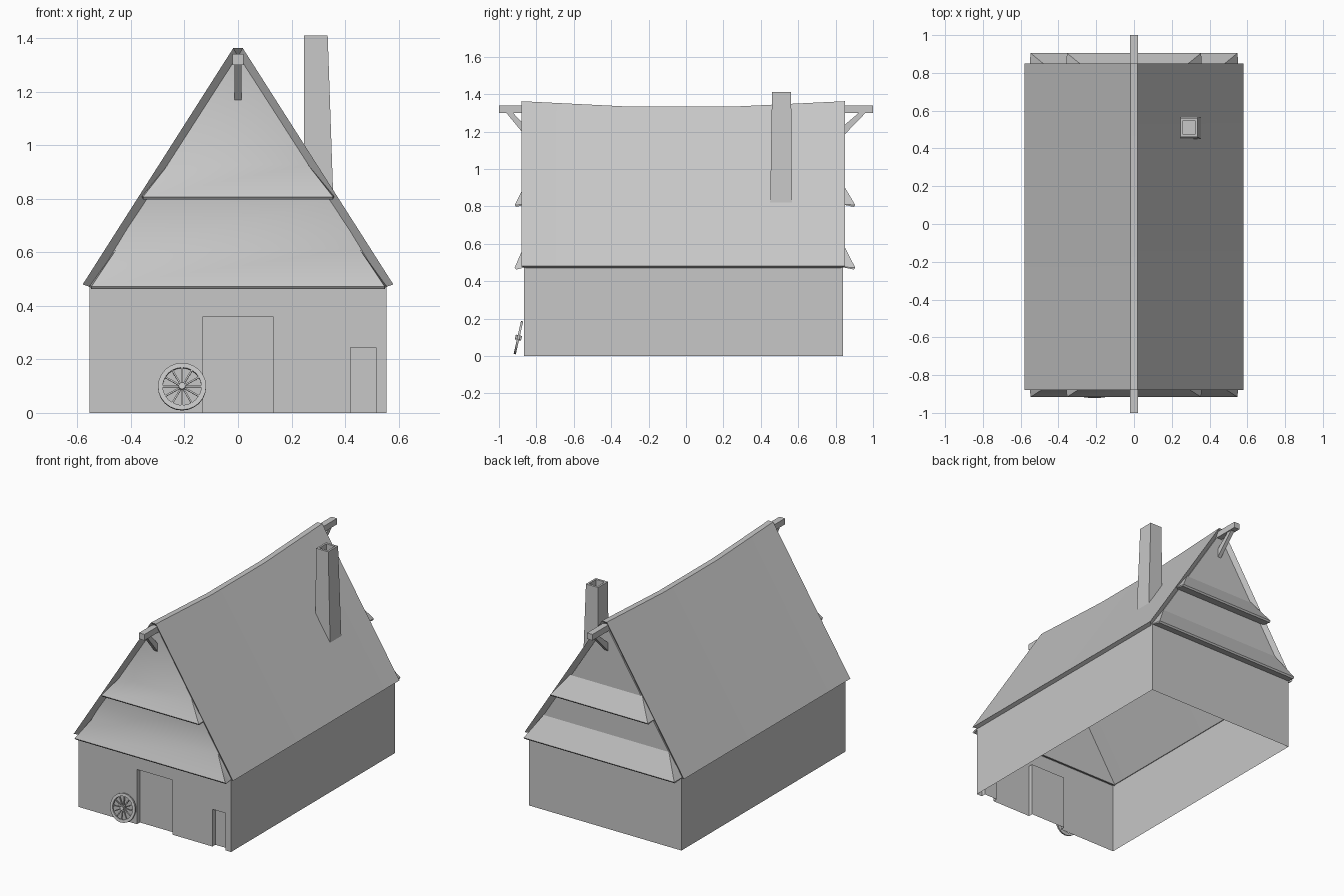
import bpy, bmesh, math
from mathutils import Matrix, Vector

cube = bpy.data.objects.get("Cube")
if cube:
    bpy.data.objects.remove(cube)

GREY = (0.57, 0.57, 0.57, 1)
grey = bpy.data.materials.new("plain_grey")
grey.use_nodes = True
grey.diffuse_color = GREY
for node in grey.node_tree.nodes:
    if node.type == 'BSDF_PRINCIPLED':
        node.inputs["Base Color"].default_value = GREY


def finish(name, bm, smooth=None):
    """Weld, orient and store a bmesh as a named object."""
    bmesh.ops.remove_doubles(bm, verts=bm.verts, dist=0.0001)
    bmesh.ops.recalc_face_normals(bm, faces=bm.faces)
    me = bpy.data.meshes.new(name)
    bm.to_mesh(me)
    bm.free()
    me.materials.append(grey)
    ob = bpy.data.objects.new(name, me)
    bpy.context.collection.objects.link(ob)
    if smooth:
        bpy.ops.object.select_all(action='DESELECT')
        ob.select_set(True)
        bpy.context.view_layer.objects.active = ob
        bpy.ops.object.shade_smooth_by_angle(angle=math.radians(smooth))
    return ob


def face(bm, *pts):
    return bm.faces.new([bm.verts.new(p) for p in pts])


def prism(name, pts, axis, a, b):
    """Extrude a 2D outline along x or y from a to b."""
    bm = bmesh.new()
    at = (lambda p, t: (t, p[0], p[1])) if axis == 'x' else (lambda p, t: (p[0], t, p[1]))
    for t in (a, b):
        face(bm, *[at(p, t) for p in pts])
    for p, q in zip(pts, pts[1:] + pts[:1]):
        face(bm, at(p, a), at(q, a), at(q, b), at(p, b))
    return finish(name, bm)


# Walls: open shell, with two recessed doors in the front
W, FRONT, BACK, TOP, RECESS = 0.555, -0.865, 0.84, 0.475, 0.03
doors = [(-0.13, 0.13, 0.36), (0.42, 0.515, 0.245)]
bm = bmesh.new()
outline = [(-W, 0)]
for l, r, h in doors:
    jamb = [(l, 0), (l, h), (r, h), (r, 0)]
    outline += jamb
    inner = FRONT + RECESS
    for p, q in zip(jamb, jamb[1:]):
        face(bm, (p[0], FRONT, p[1]), (q[0], FRONT, q[1]), (q[0], inner, q[1]), (p[0], inner, p[1]))
    face(bm, *[(x, inner, z) for x, z in jamb])
outline += [(W, 0), (W, TOP), (-W, TOP)]
face(bm, *[(x, FRONT, z) for x, z in outline])
face(bm, (W, BACK, 0), (-W, BACK, 0), (-W, BACK, TOP), (W, BACK, TOP))
for x in (-W, W):
    face(bm, (x, FRONT, 0), (x, BACK, 0), (x, BACK, TOP), (x, FRONT, TOP))
finish("walls", bm)

# Roof: sagging slab with ends bevelled towards the underside
bm = bmesh.new()
rings = []
for y, ridge in ((-0.88, 1.362), (-0.3, 1.333), (0.25, 1.333), (0.85, 1.362)):
    under = max(-0.85, min(0.82, y))
    pts = [(-0.58, y, 0.48), (-0.018, y, ridge), (0.018, y, ridge), (0.58, y, 0.48),
           (0.547, under, 0.468), (0, under, ridge - 0.03), (-0.547, under, 0.468)]
    rings.append([bm.verts.new(p) for p in pts])
for a, b in zip(rings, rings[1:]):
    for i in range(7):
        j = (i + 1) % 7
        bm.faces.new((a[i], a[j], b[j], b[i]))
for r in (rings[0], rings[-1]):
    for ids in ((0, 1, 5, 6), (1, 2, 5), (2, 3, 4, 5)):
        bm.faces.new([r[i] for i in ids])
finish("roof", bm, 30)

# Gable panels
triangle = [(-0.552, 0.465), (0.552, 0.465), (0, 1.332)]
prism("front_gable", triangle, 'y', -0.85, -0.84)
prism("back_gable", triangle, 'y', 0.82, 0.83)


def skirt(name, rows, heel, smooth=None):
    """Flared course: rows of (half width, y, z) from the lip up, heel closes it."""
    bm = bmesh.new()
    levels = [[bm.verts.new((s * w, y, z)) for s in (-1, 1)] for w, y, z in [heel] + rows]
    for a, b in zip(levels, levels[1:]):
        bm.faces.new((a[0], a[1], b[1], b[0]))
    for s in (0, 1):
        for a, b in zip(levels[1:], levels[2:]):
            bm.faces.new((levels[0][s], a[s], b[s]))
    finish(name, bm, smooth)


# Flared courses: front ones sweep up the gable, back ones stop short
for part, w, z, rise, top in (("lower", 0.548, 0.462, 0.15, (0.355, 0.8)),
                              ("upper", 0.355, 0.797, 0.13, (0.01, 1.322))):
    lip = [(w, -0.908, z), (w, -0.916, z + 0.01)]
    mid = (w - 0.094, -0.856, z + rise)
    skirt("front_" + part + "_course", lip + [mid, (top[0], -0.852, top[1])],
          (w + 0.005, -0.845, z + 0.015), 40)
    skirt("back_" + part + "_course",
          [(w, 0.897, z), (w, 0.905, z + 0.01), (w - 0.094, 0.828, z + rise + 0.01)],
          (w + 0.005, 0.825, z + 0.015))

# Ridge beam ends with diagonal braces
for name, s, wall in (("front", -1, 0.85), ("back", 1, 0.83)):
    beam = [(-0.02, 1.30), (0.02, 1.30), (0.02, 1.34), (-0.02, 1.34)]
    prism(name + "_ridge_beam", beam, 'y', s * 0.8, s)
    brace = [(s * 0.965, 1.305), (s * 0.93, 1.305), (s * wall, 1.22), (s * wall, 1.165)]
    prism(name + "_brace", brace, 'x', -0.013, 0.013)

# Chimney: tapered, with a hollow top
bm = bmesh.new()
levels = []
for x0, x1, y0, y1, z in ((0.245, 0.356, 0.45, 0.567, 0.80), (0.247, 0.335, 0.46, 0.562, 1.41),
                          (0.26, 0.322, 0.475, 0.547, 1.41), (0.26, 0.322, 0.475, 0.547, 1.33)):
    levels.append([bm.verts.new(p) for p in ((x0, y0, z), (x1, y0, z), (x1, y1, z), (x0, y1, z))])
for a, b in zip(levels, levels[1:]):
    for i in range(4):
        j = (i + 1) % 4
        bm.faces.new((a[i], a[j], b[j], b[i]))
bm.faces.new(levels[0])
bm.faces.new(levels[-1])
finish("chimney", bm)

# Cart wheel leaning on the front wall
lean = Matrix.Translation((-0.209, -0.896, 0.098)) @ Matrix.Rotation(-0.22, 4, 'X')
STEPS, SPOKES = 24, 12
bm = bmesh.new()
hoops = []
for i in range(STEPS):
    turn = Matrix.Rotation(math.tau * i / STEPS, 4, 'Y')
    section = [(0.09, -0.006), (0.09, 0.006), (0.072, 0.006), (0.072, -0.006)]
    hoops.append([bm.verts.new(lean @ turn @ Vector((r, y, 0))) for r, y in section])
for i, a in enumerate(hoops):
    b = hoops[(i + 1) % STEPS]
    for k in range(4):
        m = (k + 1) % 4
        bm.faces.new((a[k], a[m], b[m], b[k]))
finish("wheel_rim", bm, 30)

bm = bmesh.new()
for i in range(SPOKES):
    turn = Matrix.Rotation(math.tau * i / SPOKES, 4, 'Y')
    bmesh.ops.create_cube(bm, size=1, matrix=lean @ turn @ Matrix.Translation((0.042, 0, 0))
                          @ Matrix.Diagonal((0.064, 0.007, 0.006, 1)))
finish("wheel_spokes", bm)

bm = bmesh.new()
bmesh.ops.create_cone(bm, cap_ends=True, segments=12, radius1=0.013, radius2=0.013, depth=0.034,
                      matrix=lean @ Matrix.Rotation(math.pi / 2, 4, 'X'))
finish("wheel_hub", bm, 30)
